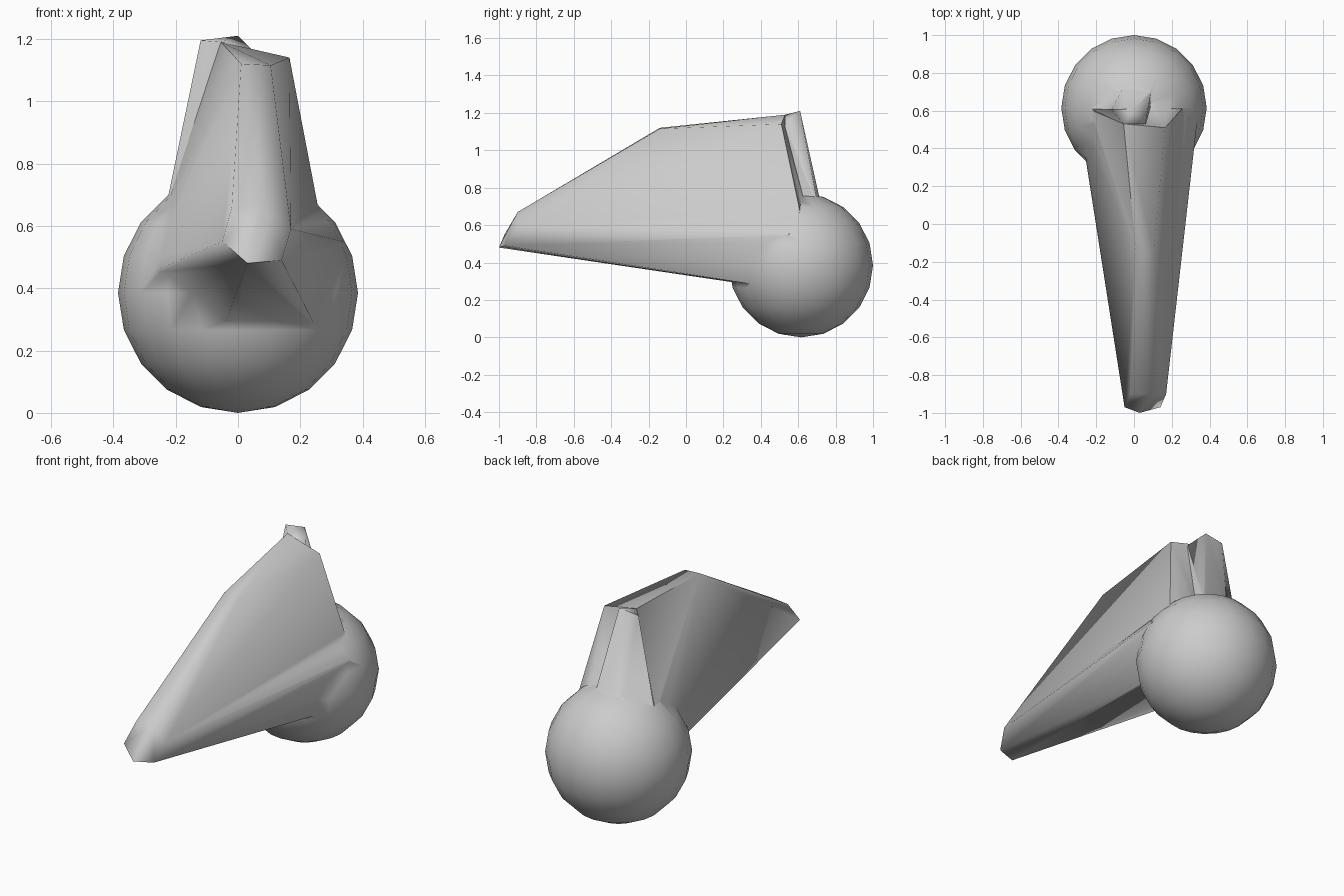
import bpy, bmesh, math

if "Cube" in bpy.data.objects:
    bpy.data.objects.remove(bpy.data.objects["Cube"])


def hull(name, points):
    """Convex hull object from a few corner points."""
    bm = bmesh.new()
    for p in points:
        bm.verts.new(p)
    bmesh.ops.convex_hull(bm, input=bm.verts)
    loose = [v for v in bm.verts if not v.link_faces]
    bmesh.ops.delete(bm, geom=loose, context='VERTS')
    bmesh.ops.recalc_face_normals(bm, faces=bm.faces)
    me = bpy.data.meshes.new(name)
    bm.to_mesh(me)
    bm.free()
    ob = bpy.data.objects.new(name, me)
    bpy.context.collection.objects.link(ob)
    return ob


# Hexagonal blunt tip at the front, and the matching wide root inside the ball
tip = [(-0.02, -0.9, 0.66), (0.09, -0.9, 0.67), (-0.05, -0.97, 0.55),
       (0.17, -0.9, 0.59), (0.03, -1.0, 0.48), (0.14, -0.97, 0.49)]
root = [(-0.28, 0.5, 0.45), (-0.05, 0.45, 0.265), (0.25, 0.42, 0.275)]
ridge = [(0.01, -0.14, 1.12), (0.105, -0.14, 1.115)]
left_base, right_base = (-0.22, 0.6, 0.69), (0.255, 0.61, 0.67)
fin_corner, post_corner = (-0.055, 0.53, 1.19), (0.0, 0.61, 1.21)

# Tapered arm along the bottom
arm = hull("arm", tip + root + [(0.335, 0.55, 0.55), left_base, right_base])

# Thin fin standing on the arm
fin = hull("fin", tip[:4] + ridge + root[:1] + [
    fin_corner, (0.165, 0.51, 1.14), left_base, right_base,
    (0.09, 0.64, 0.7), (0.1, 0.5, 0.5)])

# Taller tapered post behind the fin
post = hull("post", [
    (-0.12, 0.605, 1.195), post_corner, fin_corner, (0.06, 0.53, 1.15),
    (-0.225, 0.61, 0.69), (-0.06, 0.715, 0.74), (0.09, 0.7, 0.73),
    (-0.1, 0.5, 0.6), (0.1, 0.5, 0.6)])

# Round ball at the back
bpy.ops.mesh.primitive_uv_sphere_add(segments=20, ring_count=10, radius=0.385,
                                     location=(0, 0.615, 0.385))
body = bpy.context.object
body.name = "ball_with_fin"

# Fuse everything into one skin
for part in (arm, fin, post):
    mod = body.modifiers.new("join_" + part.name, 'BOOLEAN')
    mod.operation = 'UNION'
    mod.solver = 'EXACT'
    mod.object = part
    bpy.ops.object.modifier_apply(modifier=mod.name)
    bpy.data.objects.remove(part, do_unlink=True)

bpy.ops.object.shade_smooth_by_angle(angle=math.radians(75))
